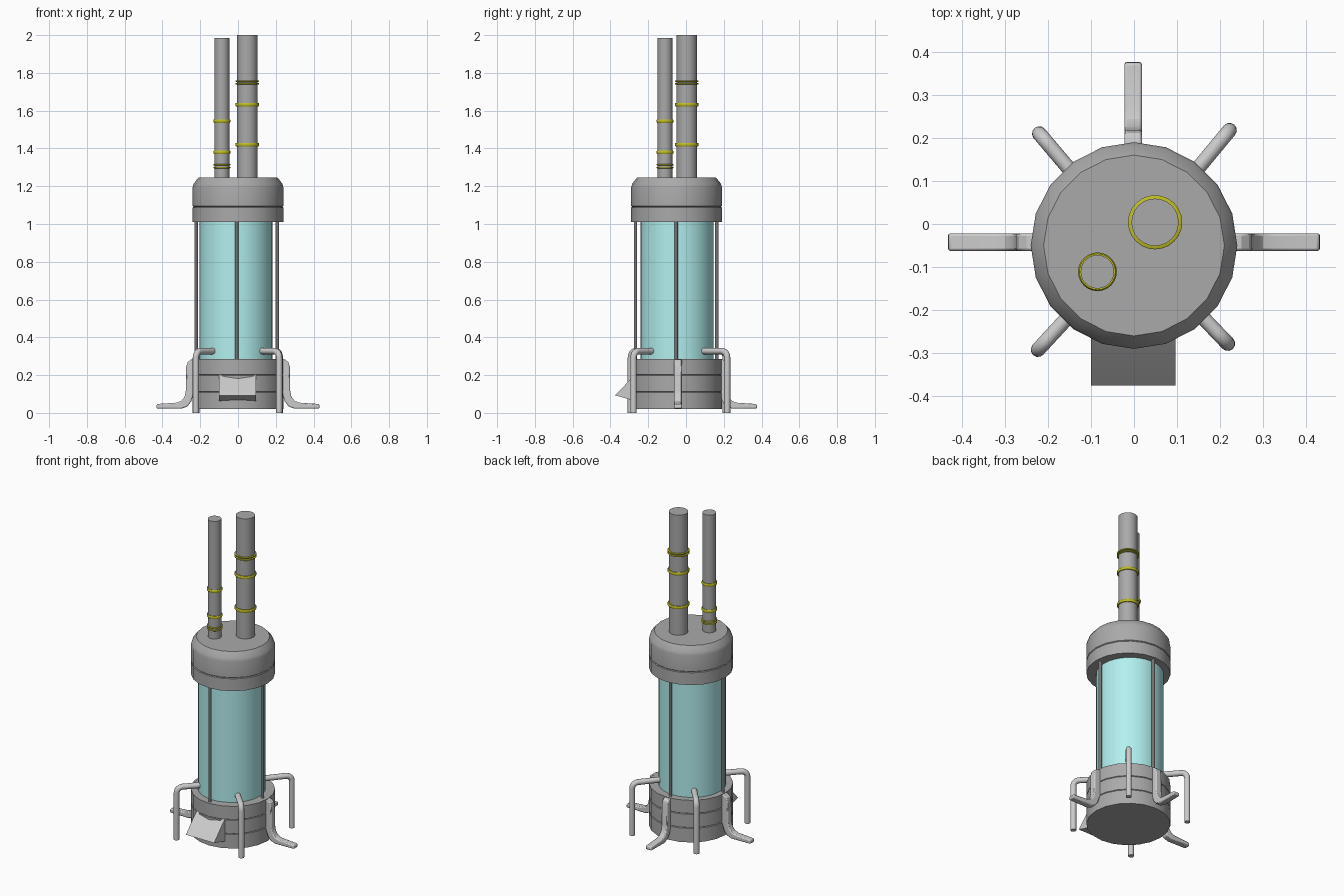
import bpy, bmesh
from math import sin, cos, pi, radians
from mathutils import Vector, Matrix

if "Cube" in bpy.data.objects:
    bpy.data.objects.remove(bpy.data.objects["Cube"])


def material(name, rgb):
    m = bpy.data.materials.new(name)
    m.diffuse_color = (*rgb, 1)
    m.use_nodes = True
    m.node_tree.nodes["Principled BSDF"].inputs["Base Color"].default_value = m.diffuse_color
    return m


DARK = material("dark_metal", (0.40, 0.40, 0.40))
LIGHT = material("light_metal", (0.62, 0.62, 0.62))
GLASS = material("cyan_glass", (0.45, 0.87, 0.87))
YELLOW = material("yellow_band", (0.52, 0.50, 0.02))


def finish(name, bm, mat, angle=35):
    bmesh.ops.recalc_face_normals(bm, faces=bm.faces)
    me = bpy.data.meshes.new(name)
    bm.to_mesh(me)
    bm.free()
    me.materials.append(mat)
    ob = bpy.data.objects.new(name, me)
    bpy.context.collection.objects.link(ob)
    bpy.ops.object.select_all(action='DESELECT')
    ob.select_set(True)
    bpy.context.view_layer.objects.active = ob
    bpy.ops.object.shade_smooth_by_angle(angle=radians(angle))
    return ob


def skin(bm, rings, closed=False):
    """Bridge vertex rings; cap the ends unless the loop is closed."""
    n = len(rings[0])
    pairs = list(zip(rings, rings[1:])) + ([(rings[-1], rings[0])] if closed else [])
    for a, b in pairs:
        for i in range(n):
            j = (i + 1) % n
            bm.faces.new((a[i], a[j], b[j], b[i]))
    if not closed:
        bm.faces.new(rings[0][::-1])
        bm.faces.new(rings[-1])


def lathe(name, profile, centre, mat, sides=20, closed=False):
    bm = bmesh.new()
    rings = [[bm.verts.new((centre[0] + r * cos(2 * pi * i / sides),
                            centre[1] + r * sin(2 * pi * i / sides), z))
              for i in range(sides)] for r, z in profile]
    skin(bm, rings, closed)
    return finish(name, bm, mat)


def band(name, centre, r, z, h, mat):
    lathe(name, [(r - 0.012, z - h), (r - 0.003, z - h), (r, z - h / 2), (r, z + h / 2),
                 (r - 0.003, z + h), (r - 0.012, z + h)], centre, mat, 24, True)


def extrude(name, outline, width, matrix, mat, bevel=0.0):
    """Extrude an (outward, up) outline sideways, centred on its plane."""
    bm = bmesh.new()
    rings = [[bm.verts.new(matrix @ Vector((u, s * width / 2, v))) for u, v in outline]
             for s in (-1, 1)]
    skin(bm, rings)
    ob = finish(name, bm, mat, 30)
    if bevel:
        mod = ob.modifiers.new("bevel", 'BEVEL')
        mod.width, mod.segments, mod.limit_method = bevel, 2, 'ANGLE'
        mod.angle_limit = radians(60)
    return ob


C = (0, -0.05)

# Banded base and chamfered cap
lathe("base", [(0.24, 0.02), (0.24, 0.108), (0.236, 0.111), (0.24, 0.114),
               (0.24, 0.197), (0.236, 0.20), (0.24, 0.203), (0.24, 0.285)], C, DARK)
lathe("cap", [(0.24, 1.01), (0.24, 1.087), (0.236, 1.091), (0.24, 1.095),
              (0.24, 1.195), (0.235, 1.213), (0.21, 1.245)], C, DARK)

# Glass tank and the rods around it
lathe("glass_tank", [(0.193, 0.27), (0.193, 1.03)], (-0.01, -0.048), GLASS, 32)
for k in range(4):
    a = k * pi / 2
    lathe(f"tank_rod_{k + 1}", [(0.009, 0.27), (0.009, 1.03)],
          (-0.007 + 0.215 * cos(a), -0.052 + 0.215 * sin(a)), LIGHT, 10)

# Chimneys with yellow bands
chimneys = [("large", (0.049, 0.004), 0.055, 2.0, 0.063,
             [(1.757, 0.004), (1.743, 0.004), (1.632, 0.009), (1.42, 0.009)]),
            ("small", (-0.085, -0.111), 0.039, 1.985, 0.045,
             [(1.545, 0.009), (1.38, 0.009), (1.314, 0.004), (1.299, 0.004)])]
for label, c, r, top, rb, bands in chimneys:
    lathe(f"{label}_chimney", [(r, 1.23), (r, top)], c, DARK, 24)
    for i, (z, h) in enumerate(bands):
        band(f"{label}_chimney_band_{i + 1}", c, rb, z, h, YELLOW)

# Curved feet on the right, back and left
foot = [(0.22, 0.285), (0.25, 0.282), (0.267, 0.268), (0.274, 0.245), (0.276, 0.12),
        (0.283, 0.085), (0.30, 0.063), (0.325, 0.054), (0.43, 0.047), (0.433, 0.024),
        (0.30, 0.022), (0.268, 0.034), (0.248, 0.06), (0.235, 0.10), (0.22, 0.12)]
for side, k, at in (("right", 0, (0, -0.042)), ("back", 1, (-0.002, -0.056)),
                    ("left", 2, (0, -0.042))):
    m = Matrix.Translation((*at, 0)) @ Matrix.Rotation(k * pi / 2, 4, 'Z')
    extrude(f"{side}_foot", foot, 0.041, m, LIGHT, 0.006)

# Sloped hatch on the front
hatch = [(0.20, 0.218), (0.244, 0.178), (0.325, 0.093), (0.244, 0.07), (0.20, 0.058)]
extrude("front_hatch", hatch, 0.196,
        Matrix.Translation((-0.002, -0.05, 0)) @ Matrix.Rotation(-pi / 2, 4, 'Z'), LIGHT)

# Bent pipes at the four diagonals
R, BEND, TOP = 0.017, 0.035, 0.327
for k, (x, y) in enumerate([(0.222, 0.218), (-0.22, 0.21), (-0.223, -0.292), (0.218, -0.278)]):
    d = Vector((x, y + 0.05, 0))
    reach = d.length
    d.normalize()
    side = Vector((-d.y, d.x, 0))
    # each station: outward distance, height, tilt of the section
    path = [(reach, 0.0, 0.0)]
    for i in range(7):
        t = i / 6 * pi / 2
        path.append((reach - BEND + BEND * cos(t), TOP - BEND + BEND * sin(t), t))
    path.append((0.165, TOP, pi / 2))
    bm = bmesh.new()
    rings = []
    for u, z, t in path:
        o = Vector((C[0], C[1], z)) + d * u
        n = d * cos(t) + Vector((0, 0, sin(t)))
        rings.append([bm.verts.new(o + R * (n * cos(2 * pi * i / 12) + side * sin(2 * pi * i / 12)))
                      for i in range(12)])
    skin(bm, rings)
    finish(f"bent_pipe_{k + 1}", bm, LIGHT, 40)
